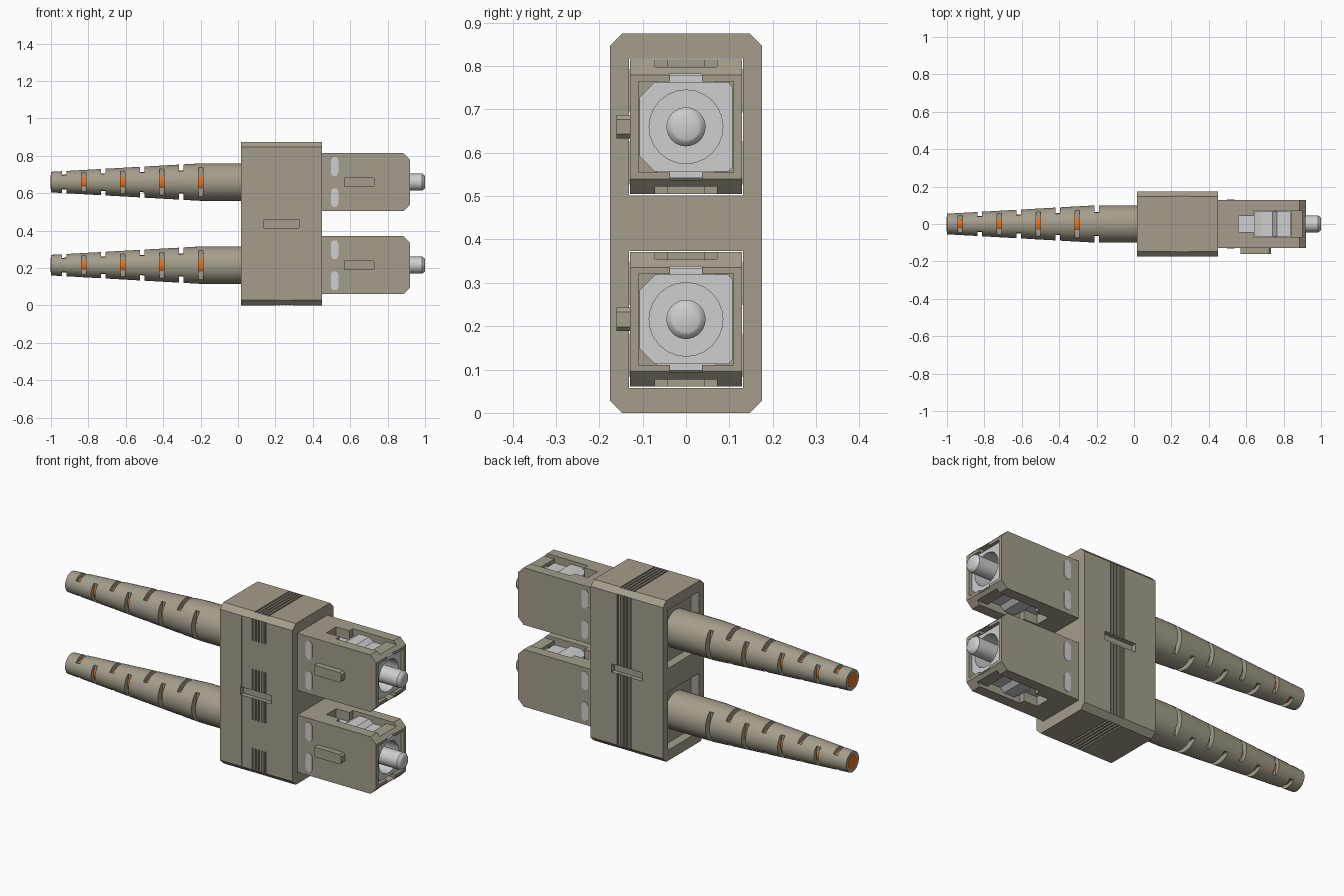
import bpy, bmesh, math
from mathutils import Vector

if "Cube" in bpy.data.objects:
    bpy.data.objects.remove(bpy.data.objects["Cube"])


def material(name, col):
    m = bpy.data.materials.new(name)
    m.diffuse_color = (*col, 1)
    m.use_nodes = True
    m.node_tree.nodes["Principled BSDF"].inputs["Base Color"].default_value = m.diffuse_color
    return m


BEIGE = material("beige_plastic", (0.37, 0.34, 0.26))
WHITE = material("pale_grey", (0.62, 0.62, 0.62))
ORANGE = material("orange_cable", (0.78, 0.17, 0.01))


def finish(name, bm, mat):
    bmesh.ops.recalc_face_normals(bm, faces=bm.faces[:])
    me = bpy.data.meshes.new(name)
    bm.to_mesh(me)
    bm.free()
    ob = bpy.data.objects.new(name, me)
    bpy.context.collection.objects.link(ob)
    if mat:
        me.materials.append(mat)
    return ob


def prism(name, pts, axis, a, b, mat, bm=None):
    """Extrude a 2D outline along x (outline y,z) or y (outline x,z)."""
    own = bm is None
    bm = bm or bmesh.new()
    put = (lambda p, t: (t, p[0], p[1])) if axis == 'x' else (lambda p, t: (p[0], t, p[1]))
    lo = [bm.verts.new(put(p, a)) for p in pts]
    hi = [bm.verts.new(put(p, b)) for p in pts]
    n = len(pts)
    bm.faces.new(lo)
    bm.faces.new(hi[::-1])
    for i in range(n):
        bm.faces.new((lo[i], hi[i], hi[(i + 1) % n], lo[(i + 1) % n]))
    return finish(name, bm, mat) if own else None


def boxes(name, items, mat=None):
    bm = bmesh.new()
    for x0, x1, y0, y1, z0, z1 in items:
        prism("", [(y0, z0), (y1, z0), (y1, z1), (y0, z1)], 'x', x0, x1, mat, bm)
    return finish(name, bm, mat)


def lathe(name, prof, zc, mat, seg=32):
    """Revolve (x, radius) points about the x axis at height zc."""
    bm = bmesh.new()
    rings = [[bm.verts.new((x, r * math.cos(2 * math.pi * i / seg),
                            zc + r * math.sin(2 * math.pi * i / seg))) for i in range(seg)]
             for x, r in prof]
    for p, q in zip(rings, rings[1:]):
        for i in range(seg):
            j = (i + 1) % seg
            bm.faces.new((p[i], p[j], q[j], q[i]))
    bm.faces.new(rings[0])
    bm.faces.new(rings[-1][::-1])
    return finish(name, bm, mat)


def cut(ob, cutter):
    mod = ob.modifiers.new("cut", 'BOOLEAN')
    mod.operation, mod.solver, mod.object = 'DIFFERENCE', 'EXACT', cutter
    dg = bpy.context.evaluated_depsgraph_get()
    dg.update()
    me = bpy.data.meshes.new_from_object(ob.evaluated_get(dg))
    ob.modifiers.clear()
    ob.data = me
    bpy.data.objects.remove(cutter)


def smooth(ob):
    bpy.ops.object.select_all(action='DESELECT')
    ob.select_set(True)
    bpy.context.view_layer.objects.active = ob
    bpy.ops.object.shade_smooth_by_angle(angle=math.radians(30))


def octagon(hy, z0, z1, c, c2=None):
    d = c if c2 is None else c2
    return [(-hy + c, z0), (hy - d, z0), (hy, z0 + d), (hy, z1 - d),
            (hy - d, z1), (-hy + c, z1), (-hy, z1 - c), (-hy, z0 + c)]


H = 0.875
CENTRES = {"upper": 0.6595, "lower": 0.2155}

# Duplex clip body with two through openings
body = prism("clip_body", octagon(0.175, 0, H, 0.028), 'x', 0.015, 0.45, BEIGE)
cut(body, boxes("c", [(-0.1, 0.6, -0.131, 0.131, z - 0.158, z + 0.158) for z in CENTRES.values()]))

# Grip grooves: continuous on back, top and bottom, three groups on the front
gx = [(0.206 + 0.019 * i, 0.215 + 0.019 * i) for i in range(5)]
d = 0.007
for y0, y1, z0, z1 in [(0.175 - d, 0.2, 0.027, H - 0.027),
                       (-0.149, 0.149, H - d, 1), (-0.149, 0.149, -0.1, d),
                       (-0.2, -0.175 + d, 0.73, 0.848), (-0.2, -0.175 + d, 0.30, 0.575),
                       (-0.2, -0.175 + d, 0.027, 0.145)]:
    cut(body, boxes("c", [(a, b, y0, y1, z0, z1) for a, b in gx]))
# Middle slots on both faces and the fine seam on the front
cut(body, boxes("c", [(0.138, 0.325, 0.15, 0.2, 0.415, 0.46),
                      (0.138, 0.325, -0.2, -0.15, 0.415, 0.46)]))
cut(body, boxes("c", [(0.143, 0.147, -0.2, -0.172, 0.03, H - 0.03)]))

for side, zc in CENTRES.items():
    # Outer housing with chamfered nose
    hz = 0.155
    shape = [(0.06, -hz), (0.885, -hz), (0.92, -hz + 0.035),
             (0.92, hz - 0.035), (0.885, hz), (0.06, hz)]
    house = prism(side + "_housing", [(x, zc + z) for x, z in shape], 'y', -0.129, 0.129, BEIGE)
    cut(house, boxes("c", [(0.5, 1.1, -0.109, 0.109, zc - 0.105, zc + 0.105)]))

    def both(x0, x1, hy, z0, z1):
        return boxes("c", [(x0, x1, -hy, hy, zc + z0, zc + z1),
                           (x0, x1, -hy, hy, zc - z1, zc - z0)])

    cut(house, both(0.64, 0.84, 0.072, 0.08, 0.2))     # latch window
    cut(house, both(0.56, 0.66, 0.042, 0.08, 0.2))     # narrow window end
    cut(house, both(0.82, 1.0, 0.072, 0.138, 0.2))     # shallow nose channel
    cut(house, both(0.82, 1.0, 0.037, 0.08, 0.122))    # slit under the bridge

    # Pale inner plug with round bore
    plug = prism(side + "_inner_plug", octagon(0.107, zc - 0.103, zc + 0.103, 0.035, 0.01),
                 'x', 0.505, 0.905, WHITE)
    cut(plug, lathe("c", [(0.70, 0.085), (1.1, 0.085)], zc, None, 24))
    smooth(plug)

    # Latches seen in the top and bottom windows
    latch = [(0.645, 0.09), (0.645, 0.115), (0.68, 0.138), (0.74, 0.138),
             (0.765, 0.118), (0.838, 0.118), (0.838, 0.09)]
    for s, label in ((1, "top"), (-1, "bottom")):
        prism(f"{side}_{label}_latch", [(x, zc + s * z) for x, z in latch],
              'y', -0.068, 0.068, WHITE)

    # Ferrule
    smooth(lathe(side + "_ferrule", [(0.68, 0.045), (0.985, 0.045), (0.997, 0.036), (1.0, 0.03)],
                 zc, WHITE))

    # Polarity key on the front
    k = 0.027
    prism(side + "_key", [(0.57, zc - k), (0.722, zc - k), (0.732, zc - k + 0.01),
                          (0.732, zc + k - 0.01), (0.722, zc + k), (0.57, zc + k)],
          'y', -0.16, -0.125, BEIGE)

    # Pale oval marks on both faces
    for s, face in ((-1, "front"), (1, "back")):
        for dz, pos in ((0.083, "high"), (-0.083, "low")):
            w, h = 0.02, 0.05
            pts = [(-w, -h + 0.015), (-w / 2, -h), (w / 2, -h), (w, -h + 0.015),
                   (w, h - 0.015), (w / 2, h), (-w / 2, h), (-w, h - 0.015)]
            prism(f"{side}_{face}_{pos}_mark", [(0.517 + x, zc + dz + z) for x, z in pts],
                  'y', s * 0.126, s * 0.1305, WHITE)

    # Tapered strain relief boot, slots alternate sides / top and bottom
    def radius(x):
        return 0.055 + 0.045 * min(1, (x + 1) / 0.8)

    boot = lathe(side + "_boot", [(-1, 0.055), (-0.2, 0.1), (0.1, 0.1)], zc, BEIGE, 40)
    slots = []
    for i in range(8):
        x = -0.198 - 0.1045 * i
        r = radius(x)
        a, b, w = r * 0.55, r * 1.3, r * 0.78
        for lo, hi in ((a, b), (-b, -a)):
            if i % 2 == 0:
                slots.append((x - 0.012, x + 0.012, lo, hi, zc - w, zc + w))
            else:
                slots.append((x - 0.012, x + 0.012, -w, w, zc + lo, zc + hi))
    cut(boot, boxes("c", slots))
    smooth(boot)

    # Cable showing through the slots and at the tail
    smooth(lathe(side + "_cable", [(-1.0015, 0.037), (-0.2, 0.065), (-0.1, 0.065)], zc, ORANGE))
